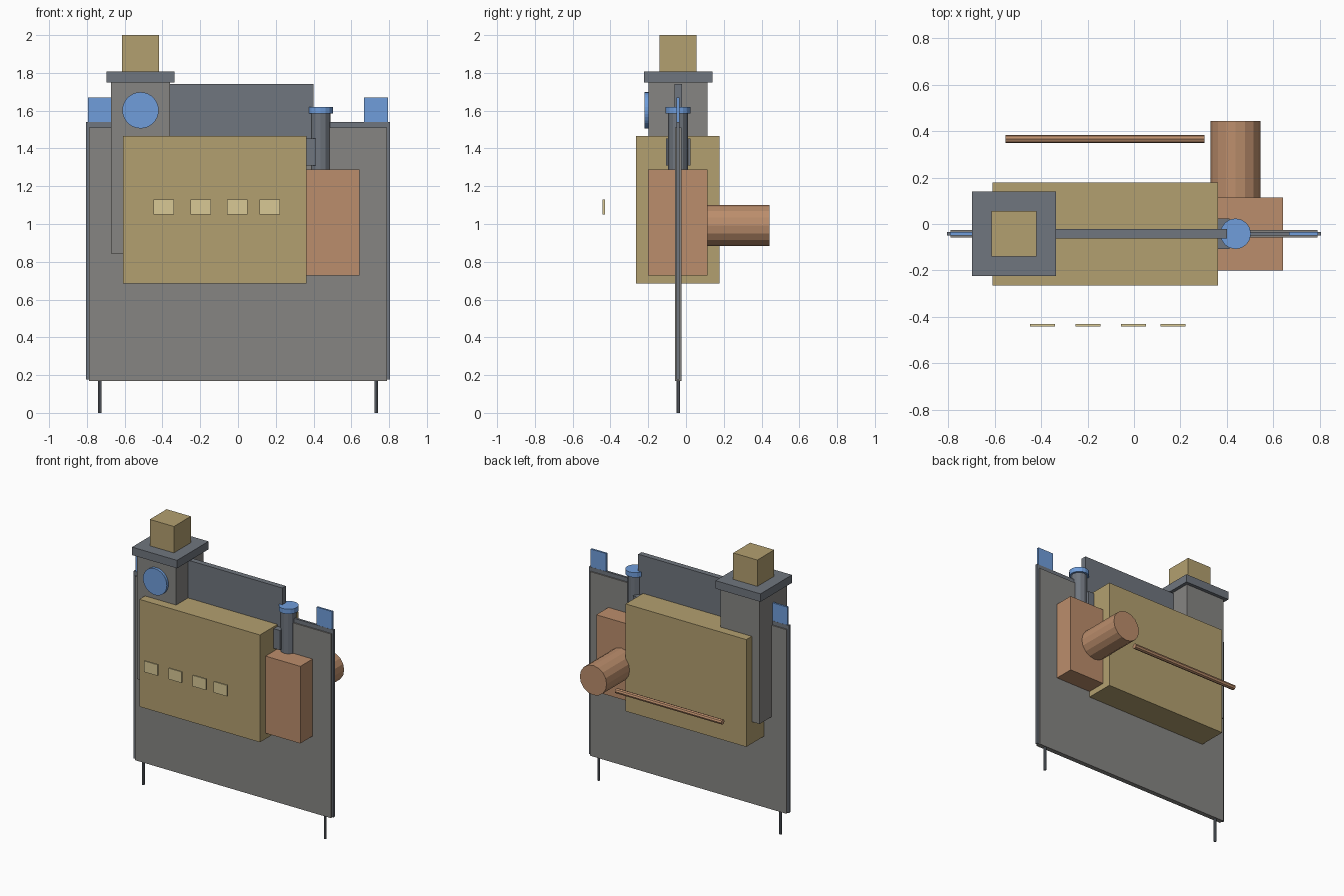
import bpy
from mathutils import Vector

if "Cube" in bpy.data.objects:
    bpy.data.objects.remove(bpy.data.objects["Cube"])

Y = -0.042  # depth centre line shared by the panel, tower and pipe


def material(name, rgb):
    m = bpy.data.materials.new(name)
    m.diffuse_color = (*rgb, 1)
    m.use_nodes = True
    m.node_tree.nodes["Principled BSDF"].inputs["Base Color"].default_value = m.diffuse_color
    return m


TAN = material("tan", (0.45, 0.35, 0.16))
CREAM = material("cream", (0.69, 0.58, 0.30))
CLAY = material("clay", (0.50, 0.27, 0.15))
BLUE = material("blue", (0.16, 0.34, 0.71))
SLATE = material("slate", (0.16, 0.18, 0.21))
STONE = material("stone", (0.24, 0.235, 0.225))


def box(name, x, y, z, mat):
    """Box from (min, max) ranges on each axis."""
    bpy.ops.mesh.primitive_cube_add(size=1)
    o = bpy.context.object
    o.name = name
    for v in o.data.vertices:
        v.co = [r[0] if c < 0 else r[1] for c, r in zip(v.co, (x, y, z))]
    o.data.materials.append(mat)
    return o


def rod(name, start, end, radius, sides, mat):
    """Flat-faced cylinder between two points."""
    a, b = Vector(start), Vector(end)
    bpy.ops.mesh.primitive_cylinder_add(
        vertices=sides, radius=radius, depth=(b - a).length, location=(a + b) / 2,
        rotation=(b - a).to_track_quat('Z', 'Y').to_euler())
    o = bpy.context.object
    o.name = name
    o.data.materials.append(mat)
    return o


def around(centre, half):
    return (centre - half, centre + half)


# Upright panel with a thin border sheet
box("wall_panel", (-0.79, 0.79), around(Y, 0.017), (0.17, 1.51), STONE)
box("border_sheet", (-0.805, 0.805), around(Y, 0.008), (0.176, 1.54), SLATE)

# Legs and corner tabs on both sides
for side, s in (("left", -1), ("right", 1)):
    rod("leg_" + side, (s * 0.732, Y, 0), (s * 0.732, Y, 0.18), 0.009, 8, SLATE)
    box("corner_tab_" + side, around(s * 0.73, 0.063), around(Y, 0.007), (1.53, 1.67), BLUE)

# Main block and the ridge slab above it
box("main_block", (-0.61, 0.362), (-0.264, 0.178), (0.686, 1.467), TAN)
box("ridge_slab", (-0.60, 0.40), around(Y, 0.02), (1.35, 1.742), SLATE)

# Tower, ledge, top block and round dial
TX = -0.516
box("tower", around(TX, 0.157), around(Y, 0.157), (0.845, 1.75), STONE)
box("tower_ledge", around(TX, 0.181), around(Y, 0.181), (1.75, 1.808), SLATE)
box("tower_top", around(TX, 0.097), around(Y, 0.097), (1.808, 2.0), TAN)
rod("dial", (TX, -0.219, 1.602), (TX, -0.195, 1.602), 0.096, 32, BLUE)

# Row of small window plates in front
for i, x in enumerate((-0.394, -0.198, -0.003, 0.168)):
    box(f"window_{i + 1}", around(x, 0.054), (-0.442, -0.43), (1.05, 1.13), CREAM)

# Side block with rear drum and long rod
SX = 0.437
box("side_block", (0.33, 0.642), (-0.2, 0.115), (0.728, 1.289), CLAY)
rod("rear_drum", (SX, 0.11, 0.992), (SX, 0.443, 0.992), 0.108, 16, CLAY)
rod("rear_rod", (-0.553, 0.366, 0.923), (0.304, 0.366, 0.923), 0.018, 8, CLAY)

# Vertical pipe, its cap and bracket
rod("pipe", (SX, Y, 1.28), (SX, Y, 1.59), 0.053, 12, SLATE)
rod("pipe_cap", (SX, Y, 1.585), (SX, Y, 1.62), 0.066, 16, BLUE)
box("pipe_bracket", (0.33, 0.412), around(Y, 0.065), (1.31, 1.453), SLATE)
